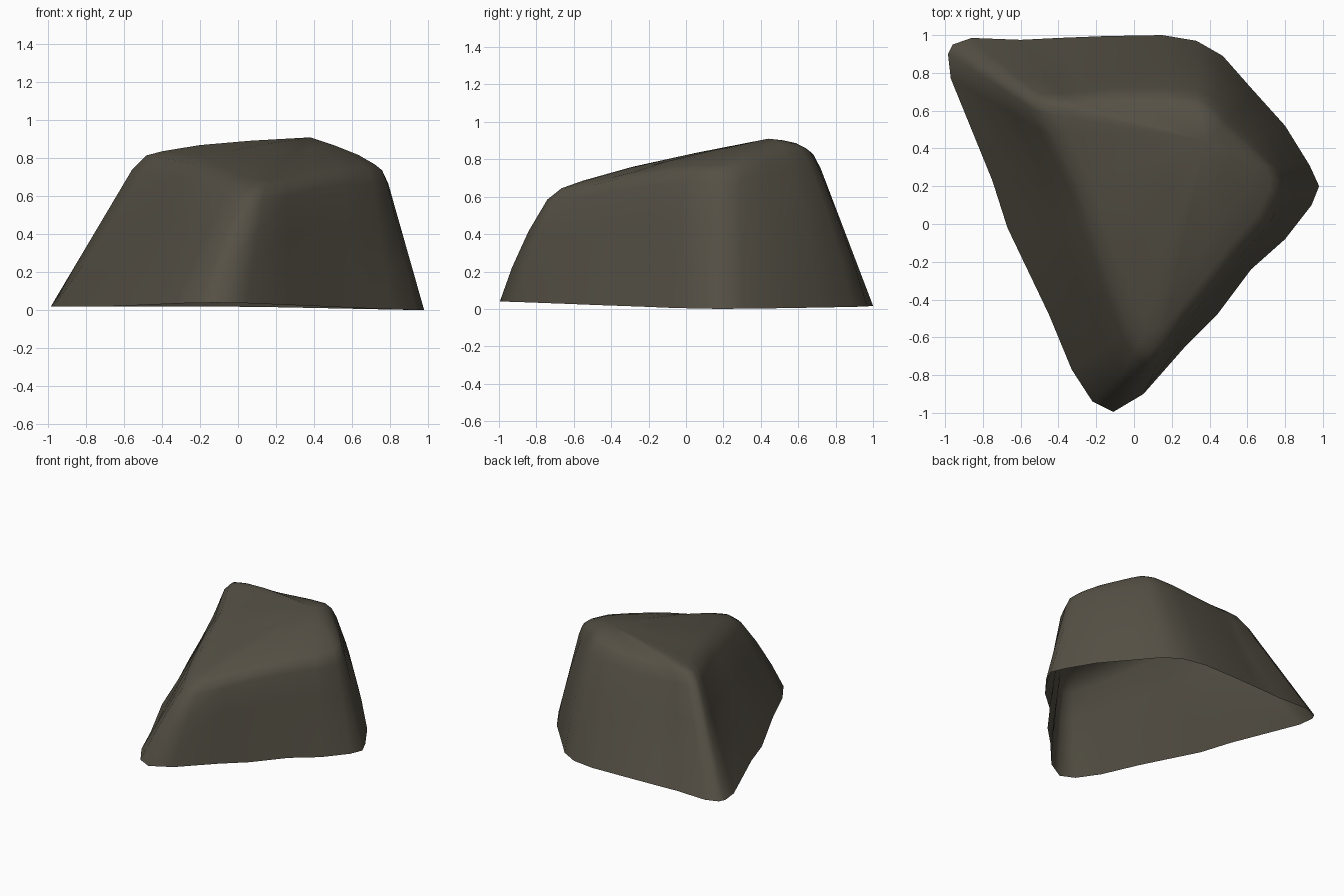
import bpy, bmesh
from mathutils import Vector

# Each column of the rock: base x, y, then upper rim x, y, z (anticlockwise from the right)
COLUMNS = [
    (.98, .20, .77, .22, .74), (.93, .31, .74, .29, .75), (.80, .52, .61, .43, .79),
    (.62, .72, .49, .54, .83), (.47, .89, .41, .63, .845), (.33, .97, .33, .67, .845),
    (.15, 1.0, .16, .69, .83), (-.15, .995, -.10, .69, .81), (-.40, .985, -.27, .68, .805),
    (-.60, .975, -.38, .67, .81), (-.86, .985, -.47, .66, .82), (-.96, .95, -.51, .64, .82),
    (-.985, .90, -.51, .59, .82), (-.97, .77, -.46, .48, .81), (-.75, .23, -.32, .20, .79),
    (-.67, -.02, -.25, .0, .775), (-.45, -.48, -.13, -.35, .71), (-.33, -.77, -.04, -.56, .67),
    (-.22, -.94, .02, -.66, .655), (-.11, -.995, .08, -.70, .645), (.05, -.90, .14, -.68, .645),
    (.27, -.65, .25, -.54, .66), (.44, -.48, .38, -.38, .70), (.62, -.24, .55, -.17, .73),
    (.80, -.08, .70, .0, .74), (.94, .10, .77, .15, .74),
]
PEAK = Vector((.38, .44, .91))
# inward hollows (positive) and outward swells (negative) of the walls
DENTS = {2: -.025, 3: -.03, 4: -.025, 5: -.015, 8: .02, 9: .035, 10: .01,
         13: .02, 14: .025, 15: .01, 18: -.03, 19: -.03, 20: -.02}


def base_z(x, y):
    # the open lower rim is slightly uneven
    return .02 - .02 * max(0, x) + .02 * max(0, -y)


bm = bmesh.new()
rings = []

# Sloping side walls
for t, hollow in ((0, 0), (.3, .8), (.62, 1), (.9, .4)):
    ring = []
    for i, (bx, by, tx, ty, tz) in enumerate(COLUMNS):
        p = Vector((bx, by, base_z(bx, by))).lerp(Vector((tx, ty, tz)), t)
        inward = Vector((.1 - p.x, .2 - p.y, 0)).normalized()
        ring.append(bm.verts.new(p + inward * DENTS.get(i, 0) * hollow))
    rings.append(ring)

# Worn shoulder and gently domed top
for t, lift in ((.03, -.008), (.13, .006), (.35, .018), (.65, .014)):
    rings.append([bm.verts.new(Vector(c[2:]).lerp(PEAK, t) + Vector((0, 0, lift)))
                  for c in COLUMNS])

n = len(COLUMNS)
for low, high in zip(rings, rings[1:]):
    for i in range(n):
        j = (i + 1) % n
        bm.faces.new((low[i], low[j], high[j], high[i]))
centre = bm.verts.new(PEAK)
for i in range(n):
    bm.faces.new((rings[-1][i], rings[-1][(i + 1) % n], centre))
for f in bm.faces:
    f.smooth = True

mesh = bpy.data.meshes.new("rock")
bm.to_mesh(mesh)
bm.free()
rock = bpy.data.objects.new("rock", mesh)
bpy.context.collection.objects.link(rock)

# Dark brown stone
stone = bpy.data.materials.new("dark brown stone")
stone.diffuse_color = (.09, .08, .059, 1)
mesh.materials.append(stone)
